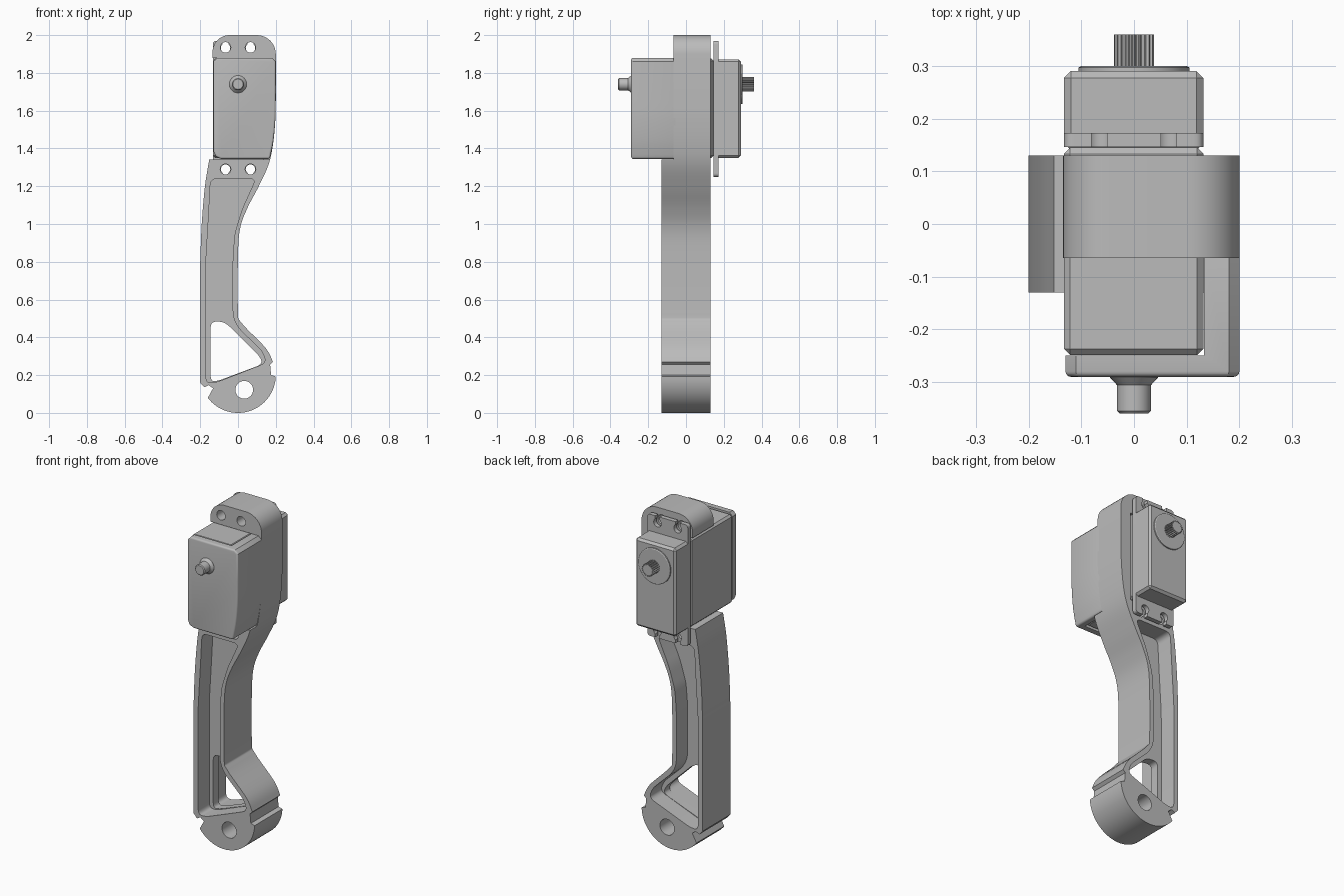
import bpy, bmesh, math
from mathutils import Vector

if "Cube" in bpy.data.objects:
    bpy.data.objects.remove(bpy.data.objects["Cube"])

grey = bpy.data.materials.new("plain_grey")
grey.use_nodes = True
COLOUR = (0.5, 0.5, 0.5, 1)
grey.diffuse_color = COLOUR
grey.node_tree.nodes["Principled BSDF"].inputs["Base Color"].default_value = COLOUR
parts = []


def make(name, bm, keep=True):
    bmesh.ops.recalc_face_normals(bm, faces=bm.faces)
    mesh = bpy.data.meshes.new(name)
    bm.to_mesh(mesh)
    bm.free()
    mesh.materials.append(grey)
    ob = bpy.data.objects.new(name, mesh)
    bpy.context.collection.objects.link(ob)
    if keep:
        parts.append(ob)
    return ob


def prism(name, pts, y0, y1, keep=True):
    """Extrude an (x, z) outline along y."""
    bm = bmesh.new()
    face = bm.faces.new([bm.verts.new((x, y0, z)) for x, z in pts])
    new = bmesh.ops.extrude_face_region(bm, geom=[face])["geom"]
    verts = [g for g in new if isinstance(g, bmesh.types.BMVert)]
    bmesh.ops.translate(bm, verts=verts, vec=(0, y1 - y0, 0))
    return make(name, bm, keep)


def rect(x0, x1, z0, z1):
    return [(x0, z0), (x1, z0), (x1, z1), (x0, z1)]


def arc(cx, cz, r, a0=0, a1=360, n=32):
    steps = n if a1 - a0 == 360 else n + 1
    angles = [math.radians(a0 + (a1 - a0) * i / n) for i in range(steps)]
    return [(cx + r * math.cos(a), cz + r * math.sin(a)) for a in angles]


def rounded(pts, r, n=6):
    """Round every corner of a closed outline."""
    out = []
    for i, p in enumerate(pts):
        p, a, b = Vector(p), Vector(pts[i - 1]), Vector(pts[(i + 1) % len(pts)])
        s = p + (a - p).normalized() * min(r, (a - p).length * 0.48)
        e = p + (b - p).normalized() * min(r, (b - p).length * 0.48)
        for k in range(n + 1):
            t = k / n
            out.append(tuple(s * (1 - t) ** 2 + p * 2 * t * (1 - t) + e * t * t))
    return out


def flowing(pts, n=6):
    """Smooth open curve through the points."""
    p = [Vector(q) for q in [pts[0]] + pts + [pts[-1]]]
    out = []
    for a, b, c, d in zip(p, p[1:], p[2:], p[3:]):
        for k in range(n):
            t = k / n
            out.append(tuple(0.5 * (2 * b + (c - a) * t + (2 * a - 5 * b + 4 * c - d) * t * t
                                    + (3 * b - a - 3 * c + d) * t ** 3)))
    return out + [pts[-1]]


def apply_modifier(ob, mod):
    with bpy.context.temp_override(object=ob, active_object=ob, selected_objects=[ob]):
        bpy.ops.object.modifier_apply(modifier=mod.name)


def cut(ob, pts, y0, y1):
    tool = prism("cutter", pts, y0, y1, keep=False)
    tool.hide_render = True
    mod = ob.modifiers.new("cut", 'BOOLEAN')
    mod.operation, mod.solver, mod.object = 'DIFFERENCE', 'EXACT', tool
    apply_modifier(ob, mod)
    bpy.data.objects.remove(tool)


def bevel(ob, width, segments=1):
    mod = ob.modifiers.new("bevel", 'BEVEL')
    mod.width, mod.segments, mod.limit_method = width, segments, 'ANGLE'
    mod.angle_limit = math.radians(50)
    apply_modifier(ob, mod)


def turned(name, profile, z, n=32):
    """Lathe (radius, y) points about a y axis at height z."""
    bm = bmesh.new()
    rings = [[bm.verts.new((x, y, zz)) for x, zz in arc(0, z, r, n=n)] for r, y in profile]
    for a, b in zip(rings, rings[1:]):
        for i in range(n):
            bm.faces.new((a[i - 1], a[i], b[i], b[i - 1]))
    bm.faces.new(rings[0])
    bm.faces.new(rings[-1])
    return make(name, bm)


SHAFT_Z = 1.74
SCREW_X = (-0.066, 0.066)

# Link arm with the notched round foot and the upper mounting frame
right_edge = flowing([(0.185, 0.27), (0.145, 0.345), (0.02, 0.475), (0, 0.54), (0, 0.84),
                      (0.012, 0.98), (0.05, 1.085), (0.105, 1.19), (0.16, 1.31),
                      (0.185, 1.42), (0.198, 1.56), (0.2, 1.7)])
left_edge = flowing([(-0.152, 1.342), (-0.175, 1.2), (-0.192, 1.0), (-0.2, 0.8)])
outline = (arc(0, 0.2, 0.2, 217, 358) + [(0.175, 0.2), (0.17, 0.255)] + right_edge
           + arc(0.1, 1.9, 0.1, 0, 90, 10) + arc(-0.045, 1.91, 0.09, 90, 180, 10)
           + [(-0.135, 1.342)] + left_edge
           + [(-0.2, 0.16), (-0.178, 0.135), (-0.155, 0.147), (-0.132, 0.13)])
arm = prism("link_arm", outline, -0.13, 0.13)
cut(arm, rect(-0.4, 0.4, 1.342, 2.2), -0.3, -0.065)
cut(arm, rect(-0.4, 0.133, 1.342, 1.88), -0.3, 0.3)

# Pockets either side of a thin web, with a window near the foot
pocket = rounded([(-0.17, 0.16), (-0.12, 0.16), (0.15, 0.265), (0.13, 0.325), (0, 0.45),
                  (-0.028, 0.51), (-0.028, 0.82), (-0.018, 0.95), (0.022, 1.08),
                  (0.095, 1.24), (-0.145, 1.24), (-0.155, 1.05), (-0.17, 0.8)], 0.035)
for y0, y1 in ((-0.3, -0.025), (0.025, 0.3)):
    cut(arm, pocket, y0, y1)
window = rounded([(-0.145, 0.168), (-0.11, 0.168), (0.13, 0.258), (0.115, 0.3),
                  (-0.07, 0.482), (-0.145, 0.485)], 0.035)
cut(arm, window, -0.1, 0.1)

# Pivot and screw holes
cut(arm, arc(0.033, 0.122, 0.047), -0.3, 0.3)
for x in SCREW_X:
    for z in (1.29, 1.935):
        cut(arm, arc(x, z, 0.028, n=24), -0.3, 0.3)

# Front cover wrapping one side of the motor
cover_side = flowing([(0.168, 1.345), (0.187, 1.44), (0.198, 1.56), (0.2, 1.7)])
cover_outline = [(-0.13, 1.385), (-0.118, 1.357), (-0.09, 1.345)] + cover_side + [
    (0.2, 1.86), (0.18, 1.88), (-0.11, 1.88), (-0.13, 1.86)]
cover = prism("front_cover", cover_outline, -0.29, -0.045)
bevel(cover, 0.022, 4)
cut(cover, rect(-0.4, 0.133, 1.2, 2), -0.25, 0.1)

# Motor body, its collar and slotted mounting flange
body = prism("motor_body", rect(-0.133, 0.132, 1.35, 1.876), -0.249, 0.145)
bevel(body, 0.012)
back = prism("motor_back_case", rect(-0.133, 0.132, 1.35, 1.872), 0.14, 0.29)
bevel(back, 0.013)
flange = prism("mounting_flange", rounded(rect(-0.133, 0.132, 1.25, 1.97), 0.02), 0.146, 0.173)
for x in SCREW_X:
    for z, end in ((1.29, 1.2), (1.932, 2.05)):
        cut(flange, arc(x, z, 0.025, n=20), 0, 0.3)
        cut(flange, rect(x - 0.015, x + 0.015, min(z, end), max(z, end)), 0, 0.3)

# Output disc, splined shaft and front axle pin
turned("output_disc", [(0.105, 0.28), (0.105, 0.297), (0.1, 0.3)], SHAFT_Z, 40)
teeth = 20
spline = []
for i in range(teeth):
    for k, r in enumerate((0.038, 0.038, 0.031, 0.031)):
        spline += arc(0, SHAFT_Z, r, (i + k / 4) * 360 / teeth, 360 + (i + k / 4) * 360 / teeth, 1)
prism("splined_shaft", spline, 0.29, 0.36)
turned("axle_pin", [(0.046, -0.285), (0.046, -0.291), (0.032, -0.306), (0.032, -0.355),
                    (0.027, -0.36)], SHAFT_Z)

# Smooth curves, crisp edges
bpy.ops.object.select_all(action='DESELECT')
for ob in parts:
    ob.select_set(True)
bpy.context.view_layer.objects.active = arm
bpy.ops.object.shade_smooth_by_angle(angle=math.radians(30))
